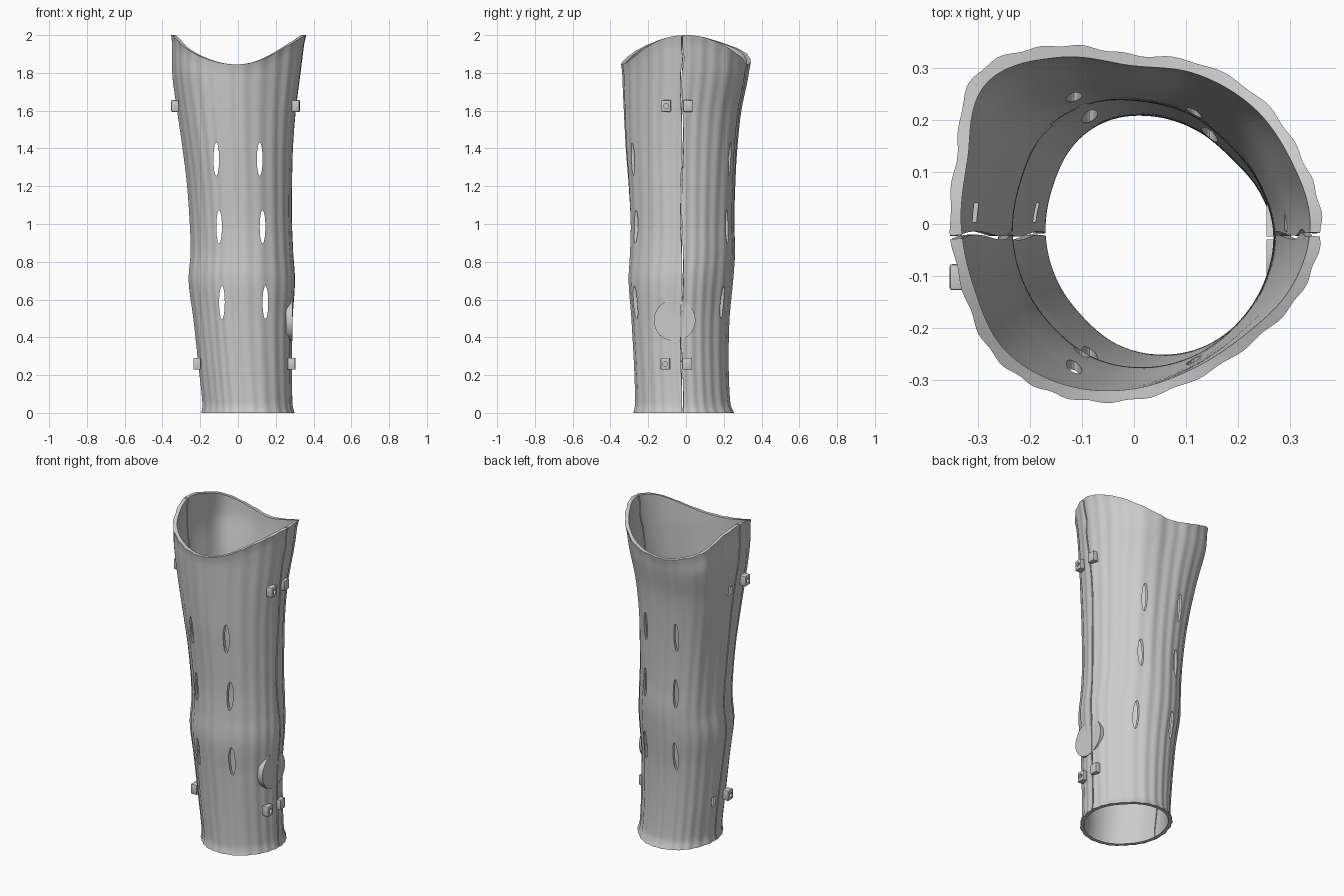
import bpy, bmesh, math
from mathutils import Matrix, Vector

if "Cube" in bpy.data.objects:
    bpy.data.objects.remove(bpy.data.objects["Cube"])

# Height, left x, right x, front y, back y of the outer wall
ROWS = [(0, -.188, .293, -.275, .25), (.05, -.187, .287, -.27, .235), (.25, -.208, .285, -.276, .226),
        (.5, -.235, .288, -.29, .231), (.7, -.26, .30, -.305, .25), (.85, -.25, .291, -.298, .26),
        (1.0, -.255, .285, -.295, .256), (1.2, -.27, .285, -.305, .26), (1.4, -.295, .29, -.32, .27),
        (1.6, -.325, .305, -.33, .29), (1.8, -.352, .33, -.338, .328), (2.0, -.352, .355, -.342, .342)]
# Radius of the cross-section outline every 22.5 degrees, low down and at the rim
LOW = [1, .96, .92, .95, .99, 1.03, 1.04, 1.01, 1, .98, .96, .98, .99, 1, 1, 1]
RIM = [1, .975, .99, .985, .965, 1.09, 1.19, 1.03, .99, .99, 1.045, 1.03, .985, .935, .925, .975]


def hermite(p0, p1, m0, m1, t):
    return ((2*t**3 - 3*t**2 + 1)*p0 + (t**3 - 2*t**2 + t)*m0
            + (3*t**2 - 2*t**3)*p1 + (t**3 - t**2)*m1)


def section(z):
    z = min(max(z, 0), 2)
    n = len(ROWS)
    i = max(k for k in range(n - 1) if ROWS[k][0] <= z)

    def slope(k, c):
        a, b = ROWS[max(k - 1, 0)], ROWS[min(k + 1, n - 1)]
        return (b[c] - a[c])/(b[0] - a[0])
    h = ROWS[i + 1][0] - ROWS[i][0]
    t = (z - ROWS[i][0])/h
    return [hermite(ROWS[i][c], ROWS[i + 1][c], slope(i, c)*h, slope(i + 1, c)*h, t) for c in range(1, 5)]


def outline(tab, th):
    f = (th/(2*math.pi) % 1)*16
    i = int(f) % 16
    p = [tab[(i + k) % 16] for k in (-1, 0, 1, 2)]
    return hermite(p[1], p[2], (p[2] - p[0])/2, (p[3] - p[1])/2, f - int(f))


def wall(th, zv, inner):
    # the upper edge dips at the front and back
    s = min(max((zv - 1.3)/.7, 0), 1)
    z = zv - .155*(1 - math.cos(th)**2)**1.0*s*s*(3 - 2*s)
    xl, xr, yf, yb = section(z)
    w = min(max((z - .6)/1.2, 0), 1)**1.3
    r = outline(LOW, th)*(1 - w) + outline(RIM, th)*w
    off = -.017 if inner else .0022*math.sin(26*th + 2*math.sin(3*th) + .5*math.sin(3*z))
    if not inner:
        off += .005*(math.exp(-((2 - zv)/.025)**2) + math.exp(-(zv/.02)**2))
    return Vector(((xl + xr)/2 + ((xr - xl)/2 + off)*r*math.cos(th),
                   (yf + yb)/2 + ((yb - yf)/2 + off)*r*math.sin(th), z))


def finish(name, bm):
    bmesh.ops.recalc_face_normals(bm, faces=bm.faces[:])
    me = bpy.data.meshes.new(name)
    bm.to_mesh(me)
    bm.free()
    ob = bpy.data.objects.new(name, me)
    bpy.context.collection.objects.link(ob)
    return ob


def activate(ob):
    bpy.ops.object.select_all(action='DESELECT')
    ob.select_set(True)
    bpy.context.view_layer.objects.active = ob


def cut(ob, cutter):
    activate(ob)
    m = ob.modifiers.new("cut", 'BOOLEAN')
    m.operation, m.solver, m.object = 'DIFFERENCE', 'EXACT', cutter
    bpy.ops.object.modifier_apply(modifier=m.name)
    cutter.hide_render = True
    cutter.hide_set(True)


def smooth(ob):
    activate(ob)
    bpy.ops.object.shade_smooth_by_angle(angle=math.radians(35))


def add_box(bm, c, s):
    bmesh.ops.create_cube(bm, size=1, matrix=Matrix.Translation(c) @ Matrix.Diagonal((*s, 1)))


def add_rod(bm, c, axis, ra, rb, depth, seg=32):
    rot = Matrix.Rotation(math.pi/2, 4, 'Y' if axis == 'X' else 'X')
    bmesh.ops.create_cone(bm, cap_ends=True, segments=seg, radius1=1, radius2=1, depth=depth,
                          matrix=Matrix.Translation(c) @ rot @ Matrix.Diagonal((ra, rb, 1, 1)))


# Two shell halves meeting along a wavy seam
def shell_half(name, side, nu=110, nv=100):
    bm = bmesh.new()
    rings = []
    for j in range(nv + 1):
        zv = 2*j/nv
        _, _, yf, yb = section(zv)
        ends = []
        for bump in (.012, 0):
            y = -.022 + .005*math.sin(9*zv + bump*99) + bump*math.exp(-((zv - 1.87)/.05)**2) + side*.0035
            ends.append(math.asin((y - (yf + yb)/2)/((yb - yf)/2)))
        a, b = ends[0], side*math.pi - ends[1]
        ths = [a + (b - a)*i/nu for i in range(nu + 1)]
        rings.append([bm.verts.new(wall(t, zv, False)) for t in ths]
                     + [bm.verts.new(wall(t, zv, True)) for t in reversed(ths)])
    n = 2*nu + 2
    for r0, r1 in zip(rings, rings[1:]):
        for i in range(n):
            k = (i + 1) % n
            bm.faces.new((r0[i], r0[k], r1[k], r1[i]))
    for r in (rings[0], rings[-1]):
        for i in range(nu):
            bm.faces.new((r[i], r[i + 1], r[n - 2 - i], r[n - 1 - i]))
    return finish(name, bm)


front = shell_half("front_shell", -1)
back = shell_half("back_shell", 1)

# Vent slots, cut straight through front and back
bm = bmesh.new()
for x, z in ((-.115, 1.343), (.115, 1.343), (-.1, .985), (.13, .985), (-.085, .585), (.145, .585)):
    add_rod(bm, (x, 0, z), 'Y', .015, .088, 1, 24)
vents = finish("vent_cutter", bm)
cut(front, vents)
cut(back, vents)

# Strap openings in the left edge of the back shell
bm = bmesh.new()
for x, z in ((-.33, 1.6), (-.21, .26)):
    add_box(bm, (x, .022, z), (.12, .036, .055))
cut(back, finish("strap_cutter", bm))
for ob in (front, back):
    smooth(ob)

# Fastening tabs beside the seams: outer x, y, height, drilled or not
for name, x, y, z, drilled in (("right_upper_front_tab", .325, -.105, 1.625, True),
                               ("right_upper_back_tab", .328, .01, 1.625, False),
                               ("right_lower_front_tab", .302, -.11, .26, True),
                               ("right_lower_back_tab", .305, .005, .26, False),
                               ("left_upper_front_tab", -.354, -.102, 1.625, True),
                               ("left_lower_front_tab", -.236, -.102, .26, True)):
    s = 1 if x > 0 else -1
    bm = bmesh.new()
    add_box(bm, (x - s*.02, y, z), (.04, .05, .062))
    bmesh.ops.bevel(bm, geom=bm.edges[:], offset=.005, segments=2, affect='EDGES', profile=.5)
    tab = finish(name, bm)
    if drilled:
        bm = bmesh.new()
        add_rod(bm, (x, y, z), 'X', .013, .013, .03, 20)
        cut(tab, finish(name + "_cutter", bm))
    smooth(tab)

# Flat round plate low on the right side, split by the seam
bm = bmesh.new()
add_rod(bm, (.271, -.06, .49), 'X', .11, .11, .034, 64)
plate = finish("round_plate", bm)
bm = bmesh.new()
add_box(bm, (.27, -.027, .49), (.1, .006, .3))
cut(plate, finish("plate_cutter", bm))
smooth(plate)
